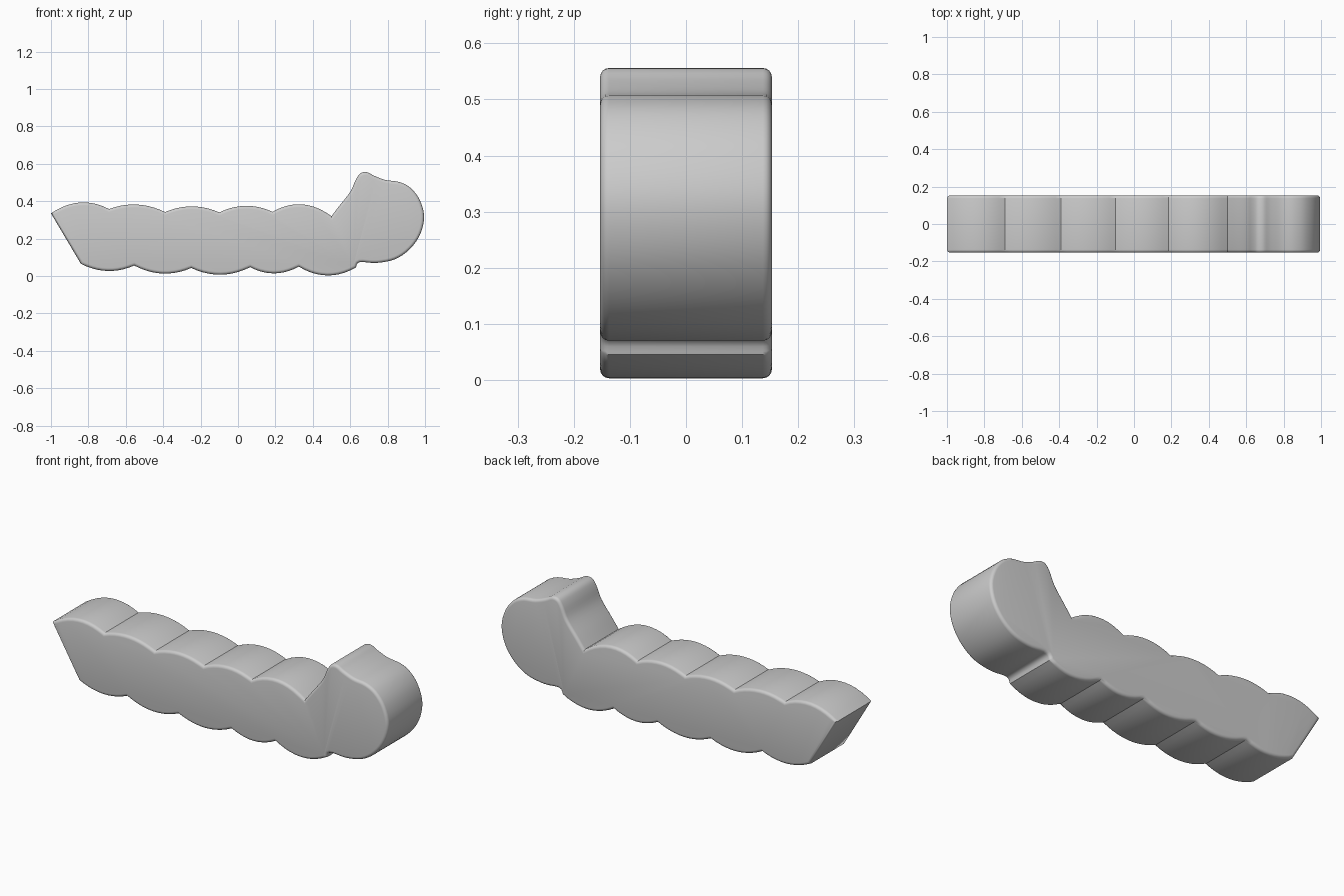
import bpy, bmesh, math
from mathutils import Vector

if "Cube" in bpy.data.objects:
    bpy.data.objects.remove(bpy.data.objects["Cube"])

HALF_DEPTH = 0.153
ROUND = 0.016

def hump(a, peak, b, n=10):
    """Parabolic scallop from a to b reaching height 'peak' midway (b excluded)."""
    out = []
    for i in range(n):
        t = i / n
        base = a[1] + (b[1] - a[1]) * t
        rise = peak - (a[1] + b[1]) / 2
        out.append((a[0] + (b[0] - a[0]) * t, base + rise * 4 * t * (1 - t)))
    return out

def scallops(valleys, peaks):
    return [p for a, h, b in zip(valleys, peaks, valleys[1:]) for p in hump(a, h, b)]

def spline(pts, n=4):
    """Catmull-Rom curve through the points (last one excluded)."""
    v = [Vector(p) for p in pts]
    v = [v[0]] + v + [v[-1]]
    out = []
    for p0, p1, p2, p3 in zip(v, v[1:], v[2:], v[3:]):
        for i in range(n):
            t = i / n
            q = 0.5 * (2 * p1 + (p2 - p0) * t + (2 * p0 - 5 * p1 + 4 * p2 - p3) * t * t
                       + (3 * p1 - p0 - 3 * p2 + p3) * t ** 3)
            out.append((q.x, q.y))
    return out

# side profile, clockwise: back scallops, head with horn, belly scallops
top = [(-1.0, 0.335), (-0.69, 0.358), (-0.39, 0.342), (-0.10, 0.34), (0.185, 0.343), (0.50, 0.32)]
top_h = [0.393, 0.382, 0.372, 0.375, 0.383]
head = [(0.50, 0.32), (0.54, 0.373), (0.60, 0.45), (0.63, 0.515), (0.655, 0.549), (0.69, 0.555),
        (0.73, 0.535), (0.79, 0.513), (0.86, 0.503), (0.92, 0.473), (0.97, 0.41), (0.995, 0.32),
        (0.975, 0.225), (0.92, 0.145), (0.84, 0.09), (0.74, 0.07), (0.65, 0.074), (0.63, 0.045)]
belly = [(0.63, 0.045), (0.325, 0.05), (0.065, 0.047), (-0.25, 0.043), (-0.555, 0.056), (-0.84, 0.065)]
belly_h = [0.003, 0.014, 0.007, 0.013, 0.027]
profile = [Vector(p) for p in
           scallops(top, top_h) + spline(head) + scallops(belly, belly_h) + [belly[-1]]]

def inset(pts, d):
    out = []
    for i, p in enumerate(pts):
        e1 = (p - pts[i - 1]).normalized()
        e2 = (pts[(i + 1) % len(pts)] - p).normalized()
        n1, n2 = Vector((e1.y, -e1.x)), Vector((e2.y, -e2.x))
        m = (n1 + n2).normalized()
        out.append(p + m * d / max(m.dot(n1), 0.6))
    return out

# body: profile rings with rounded rims, front to back
steps = [math.radians(a) for a in (0, 22.5, 45, 67.5, 90)]
rings = [(ROUND * (1 - math.sin(a)), -HALF_DEPTH + ROUND * (1 - math.cos(a))) for a in steps]
rings += [(d, -y) for d, y in reversed(rings)]
bm = bmesh.new()
loops = [[bm.verts.new((p.x, y, p.y)) for p in inset(profile, d)] for d, y in rings]
n = len(profile)
for a, b in zip(loops, loops[1:]):
    for i in range(n):
        bm.faces.new((a[i], a[(i + 1) % n], b[(i + 1) % n], b[i]))
bm.faces.new(loops[0])
bm.faces.new(loops[-1])
bmesh.ops.recalc_face_normals(bm, faces=bm.faces)
mesh = bpy.data.meshes.new("caterpillar_body")
bm.to_mesh(mesh)
bm.free()
body = bpy.data.objects.new("caterpillar_body", mesh)
bpy.context.collection.objects.link(body)
bpy.context.view_layer.objects.active = body
body.select_set(True)
bpy.ops.object.shade_smooth_by_angle(angle=math.radians(40))
